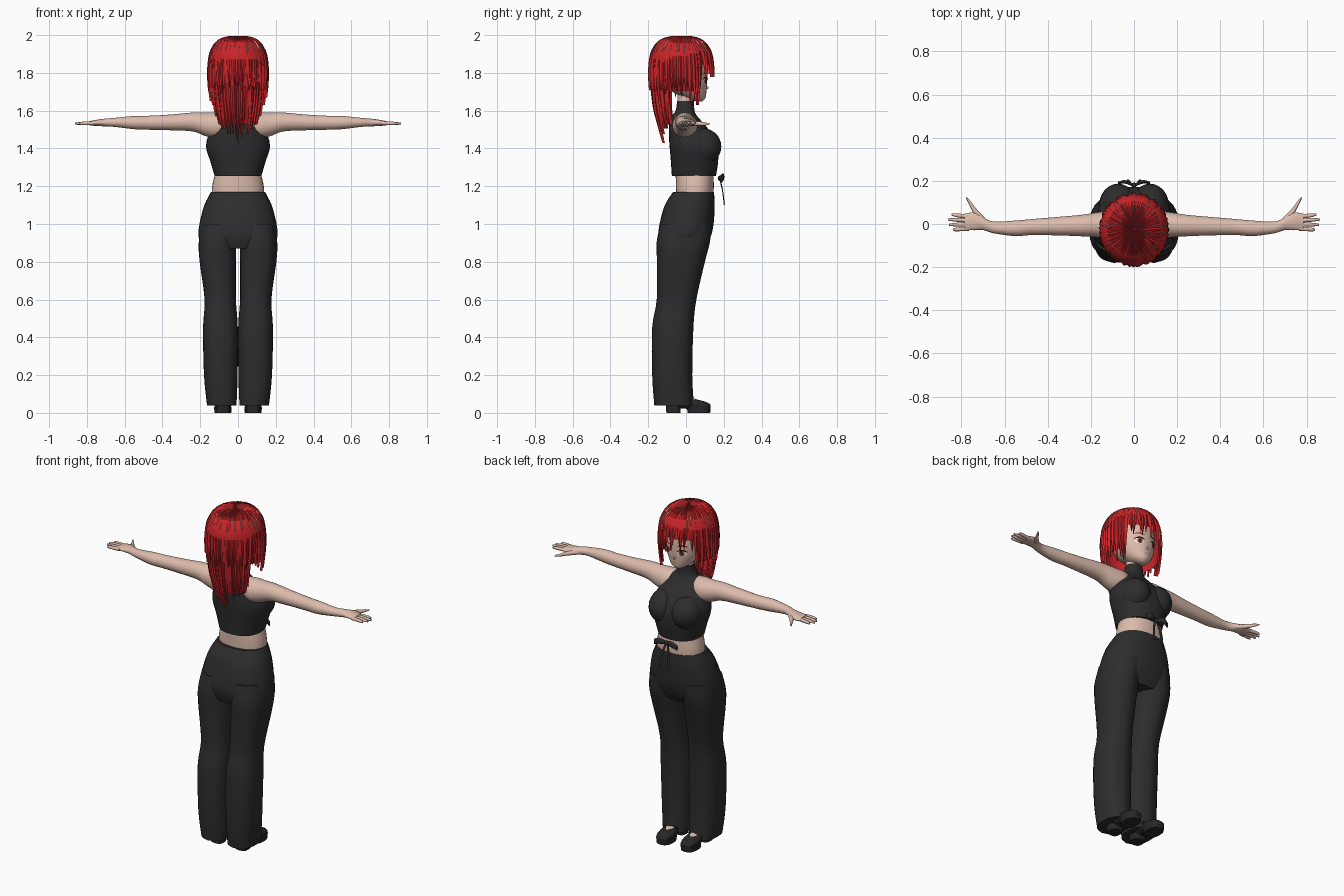
import bpy, bmesh, math, random
from mathutils import Vector
from mathutils.bvhtree import BVHTree

random.seed(4)
if "Cube" in bpy.data.objects:
    bpy.data.objects.remove(bpy.data.objects["Cube"])


def material(name, r, g, b):
    m = bpy.data.materials.new(name)
    m.use_nodes = True
    m.diffuse_color = (r, g, b, 1)
    m.node_tree.nodes["Principled BSDF"].inputs["Base Color"].default_value = (r, g, b, 1)
    return m


SKIN = material("skin", .72, .5, .41)
CLOTH = material("black cloth", .026, .026, .027)
SHOE = material("shoe leather", .02, .02, .022)
RED = material("red hair", .58, .018, .022)
DARK = material("dark red hair", .27, .012, .014)
WHITE = material("eye white", .8, .76, .74)
IRIS = material("brown iris", .2, .04, .03)
LASH = material("dark lash", .03, .012, .012)
LIP = material("lip", .5, .2, .17)


def finish(name, bm, *mats, rule=None):
    bmesh.ops.recalc_face_normals(bm, faces=bm.faces)
    for f in bm.faces:
        f.smooth = True
        if rule:
            f.material_index = rule(f)
    mesh = bpy.data.meshes.new(name)
    bm.to_mesh(mesh)
    bm.free()
    for m in mats:
        mesh.materials.append(m)
    mesh.set_sharp_from_angle(angle=math.radians(45))
    obj = bpy.data.objects.new(name, mesh)
    bpy.context.collection.objects.link(obj)
    return obj


def spline(keys, steps=4):
    """Smooth curve through tuples of numbers."""
    out = []
    for i in range(len(keys) - 1):
        a, b, c, d = keys[max(i - 1, 0)], keys[i], keys[i + 1], keys[min(i + 2, len(keys) - 1)]
        for k in range(steps):
            t = k / steps
            out.append(tuple(q + .5 * t * (r - p + t * (2 * p - 5 * q + 4 * r - s + t * (3 * (q - r) + s - p)))
                             for p, q, r, s in zip(a, b, c, d)))
    return out + [tuple(keys[-1])]


def loft(name, keys, mat, axis="Z", side=1, n=32, power=2, pleat=0, steps=4):
    """Skin over ovals: each key is position, two centre offsets, two radii."""
    bm = bmesh.new()
    rings = []
    for p, cu, cv, ru, rv in spline(keys, steps):
        ring = []
        for i in range(n):
            a = math.tau * i / n
            c, s = math.cos(a), math.sin(a)
            u = cu + ru * math.copysign(abs(c) ** (2 / power), c)
            v = cv + rv * math.copysign(abs(s) ** (2 / power), s) * (1 + pleat * (abs(c) < .1))
            x, y, z = {"X": (p, u, v), "Y": (u, p, v), "Z": (u, v, p)}[axis]
            ring.append(bm.verts.new((x * side, y, z)))
        rings.append(ring)
    for lo, hi in zip(rings, rings[1:]):
        for i in range(n):
            j = (i + 1) % n
            bm.faces.new((lo[i], lo[j], hi[j], hi[i]))
    bm.faces.new(rings[0])
    bm.faces.new(rings[-1])
    return finish(name, bm, mat)


def ball(name, centre, radii, mat):
    bm = bmesh.new()
    bmesh.ops.create_uvsphere(bm, u_segments=24, v_segments=14, radius=1)
    bmesh.ops.scale(bm, vec=radii, verts=bm.verts)
    bmesh.ops.translate(bm, vec=centre, verts=bm.verts)
    return finish(name, bm, mat)


# Trousers, bare waist, cropped halter top with collar, neck
loft("trouser_hips", [(.87, 0, -.015, .18, .115), (.93, 0, -.008, .208, .138), (1, 0, .003, .204, .143),
                      (1.1, 0, .02, .178, .132), (1.17, 0, .04, .143, .108)], CLOTH, power=2.3)
loft("waist", [(1.1, 0, .045, .135, .095), (1.19, 0, .047, .138, .1), (1.28, 0, .045, .118, .1)], SKIN, power=2.2)
loft("halter_top", [(1.255, 0, .042, .124, .117), (1.33, 0, .045, .146, .125), (1.4, 0, .042, .168, .128),
                    (1.46, 0, .03, .16, .12), (1.52, 0, .007, .125, .097), (1.57, 0, -.008, .093, .068),
                    (1.6, 0, -.005, .058, .05), (1.65, 0, -.002, .047, .045)], CLOTH, power=2.25)
loft("neck", [(1.6, 0, -.003, .042, .04), (1.72, 0, -.005, .042, .042)], SKIN)

for s, label in ((1, "left"), (-1, "right")):
    # Legs and shoes
    loft(label + "_trouser_leg", [(.04, .086, -.063, .078, .1), (.2, .091, -.073, .089, .101),
                                  (.45, .093, -.07, .092, .104), (.6, .094, -.05, .083, .1),
                                  (.8, .107, -.027, .096, .121), (.9, .108, -.015, .1, .134),
                                  (1, .095, 0, .1, .13)], CLOTH, side=s, power=2.4, pleat=.05)
    loft(label + "_ankle", [(.04, .08, -.05, .03, .04), (.2, .08, -.06, .035, .04)], SKIN, side=s)
    loft(label + "_foot", [(-.08, .08, .055, .03, .025), (0, .08, .055, .034, .03), (.08, .08, .045, .03, .02)],
         SKIN, "Y", s)
    loft(label + "_shoe_upper", [(-.108, .08, .06, .02, .02), (-.08, .08, .062, .037, .034),
                                 (0, .08, .05, .041, .028), (.07, .08, .042, .045, .026),
                                 (.115, .08, .034, .035, .02), (.13, .08, .03, .015, .012)], SHOE, "Y", s, power=2.4)
    loft(label + "_shoe_sole", [(0, .08, .068, .044, .06), (.032, .08, .068, .047, .063)], SHOE, side=s, power=2.5)
    loft(label + "_shoe_heel", [(0, .08, -.067, .036, .037), (.05, .08, -.067, .038, .041)], SHOE, side=s, power=3)
    loft(label + "_shoe_strap", [(.01, .08, .062, .043, .032), (.03, .08, .058, .044, .03)], SHOE, "Y", s)

    # Bust, arm and hand
    ball(label + "_bust", (s * .074, .085, 1.41), (.088, .102, .098), CLOTH)
    loft(label + "_arm", [(.04, -.01, 1.54, .045, .04), (.1, -.006, 1.522, .066, .068), (.17, -.004, 1.527, .058, .062),
                          (.24, -.007, 1.54, .05, .05), (.35, -.01, 1.538, .043, .042), (.47, -.014, 1.536, .037, .037),
                          (.55, -.02, 1.537, .036, .035), (.65, -.016, 1.538, .027, .024),
                          (.7, .002, 1.537, .03, .021), (.74, .012, 1.536, .041, .017),
                          (.785, .01, 1.533, .038, .012)], SKIN, "X", s)
    for i, (tip, y) in enumerate(((.84, -.025), (.858, -.003), (.862, .019), (.845, .04))):
        loft(f"{label}_finger_{i}", [(.765, y * .85, 1.533, .01, .01), (.82, y, 1.533, .009, .009),
                                     (tip, y * 1.1, 1.531, .005, .005)], SKIN, "X", s, n=12)
    loft(label + "_thumb", [(.69, .005, 1.533, .022, .014), (.735, .055, 1.532, .02, .012),
                            (.76, .095, 1.53, .014, .009), (.778, .122, 1.53, .004, .004)], SKIN, "X", s, n=12)
    ball(label + "_ear", (s * .112, -.01, 1.765), (.015, .025, .035), SKIN)

    # Bow at the hem: one loop and one tail per side
    loft(label + "_bow_loop", [(.0, .178, 1.24, .007, .008), (.04, .195, 1.25, .008, .018),
                               (.075, .19, 1.235, .006, .016)], CLOTH, "X", s, n=12)
    loft(label + "_bow_tail", [(1.1, .028, .203, .008, .003), (1.18, .02, .193, .007, .003),
                               (1.245, .004, .178, .006, .004)], CLOTH, side=s, n=10)
ball("bow_knot", (0, .18, 1.242), (.012, .012, .014), CLOTH)

# Head with a pointed chin, and a small nose
head = loft("head", [(1.648, 0, .07, .014, .014), (1.665, 0, .052, .045, .05), (1.7, 0, .018, .08, .09),
                     (1.75, 0, 0, .106, .112), (1.82, 0, -.015, .118, .128), (1.9, 0, -.025, .11, .125),
                     (1.95, 0, -.025, .075, .09), (1.975, 0, -.025, .02, .03)], SKIN)
ball("nose", (0, .105, 1.722), (.007, .014, .01), SKIN)

# Painted face details: thin plates laid on the face
bm = bmesh.new()
bm.from_mesh(head.data)
tree = BVHTree.FromBMesh(bm)
bm.free()


def plate(name, cx, cz, rx, rz, lift, mat, bend=0):
    bm = bmesh.new()

    def put(dx, dz):
        x, z = cx + dx, cz + dz - bend * (dx / rx) ** 2
        hit = tree.ray_cast(Vector((x, 1, z)), Vector((0, -1, 0)))[0]
        return bm.verts.new((x, hit.y + lift, z))

    n = 16
    angles = [math.tau * i / n for i in range(n)]
    centre = put(0, 0)
    inner, outer = [[put(rx * k * math.cos(a), rz * k * math.sin(a)) for a in angles] for k in (.5, 1)]
    for i in range(n):
        j = (i + 1) % n
        bm.faces.new((centre, inner[i], inner[j]))
        bm.faces.new((inner[i], outer[i], outer[j], inner[j]))
    return finish(name, bm, mat)


for s, label in ((1, "left"), (-1, "right")):
    plate(label + "_eye_white", s * .046, 1.756, .024, .016, .002, WHITE)
    plate(label + "_iris", s * .045, 1.757, .013, .016, .004, IRIS)
    plate(label + "_pupil", s * .045, 1.757, .006, .008, .005, LASH)
    plate(label + "_lash", s * .047, 1.776, .028, .005, .005, LASH, bend=.012)
    plate(label + "_brow", s * .047, 1.802, .028, .004, .003, DARK, bend=.006)
plate("mouth", 0, 1.69, .016, .003, .002, LIP)

# Hair: every lock follows one profile of radius factor against height
PROFILE = spline([(.04, 1.99), (.3, 1.988), (.58, 1.975), (.8, 1.945), (.94, 1.9), (1, 1.83), (1, 1.76),
                  (.96, 1.69), (.89, 1.61), (.76, 1.53), (.58, 1.43), (.5, 1.39)])


def on_hair(angle, s, z, scale=1):
    return Vector((.154 * s * scale * math.sin(angle), -.025 + .166 * s * scale * math.cos(angle), z))


def lock(bm, degrees, end, width, scale=1, start=0, thick=.009, sway=0):
    path = [p for p in PROFILE if p[1] > end][start:]
    rings = []
    for i, (s, z) in enumerate(path):
        t = i / (len(path) - 1)
        a = math.radians(degrees + sway * t * t)
        out = Vector((math.sin(a), math.cos(a), .9 if z > 1.94 else 0)).normalized()
        across = Vector((math.cos(a), -math.sin(a), 0))
        w = width * min(1, .25 + s) * min(1, .06 + 2.6 * (1 - t)) * (1 if not start else min(1, .1 + 4 * t))
        p = on_hair(a, s, z, scale)
        rings.append([bm.verts.new(p + d) for d in (across * w, out * thick, -across * w, -out * thick * .5)])
    for lo, hi in zip(rings, rings[1:]):
        for i in range(4):
            j = (i + 1) % 4
            bm.faces.new((lo[i], lo[j], hi[j], hi[i]))
    bm.faces.new(rings[-1])


def parting(face):
    c = face.calc_center_median()
    return int(abs(c.x) < .05 and c.z > 1.972)


def layer(bm, first, last, count, end, width, **extra):
    for i in range(count):
        d = first + (last - first) * i / (count - 1)
        lock(bm, d + random.uniform(-2, 2), end(d) + random.uniform(-.02, .02), width,
             sway=random.uniform(-5, 5), **extra)


bm = bmesh.new()
layer(bm, -50, 50, 13, lambda d: 1.785, .021)
for s in (1, -1):
    layer(bm, s * 54, s * 76, 4, lambda d: 1.625, .02)
    layer(bm, s * 82, s * 112, 6, lambda d: 1.68, .021)
layer(bm, 112, 248, 20, lambda d: 1.705, .022)
layer(bm, 114, 246, 20, lambda d: 1.44 + .11 * ((d - 180) / 66) ** 2, .022, scale=.95)
finish("hair_locks", bm, RED, DARK, rule=parting)

# Closed under-layer of hair, open at the face and longer at the back
bm = bmesh.new()
N = 48


def cap_end(degrees):
    d = abs((degrees + 180) % 360 - 180)
    return 1.83 if d < 55 else 1.7 if d < 116 else 1.52


grid = [[bm.verts.new(on_hair(math.tau * i / N, s, z, .94) - Vector((0, 0, .004))) for i in range(N)]
        for s, z in PROFILE]
bm.faces.new(grid[0])
for r, (lo, hi) in enumerate(zip(grid, grid[1:])):
    for i in range(N):
        if PROFILE[r + 1][1] > cap_end(360 * (i + .5) / N):
            j = (i + 1) % N
            bm.faces.new((lo[i], lo[j], hi[j], hi[i]))
finish("hair_under_layer", bm, RED, DARK, rule=parting)

# Pale streaks showing between the locks around the crown
bm = bmesh.new()
for i in range(30):
    d = 30 + 300 * i / 29 + random.uniform(-4, 4)
    lock(bm, d, random.uniform(1.89, 1.93), .0055, scale=1.02, start=8, thick=.007)
finish("crown_streaks", bm, SKIN)
